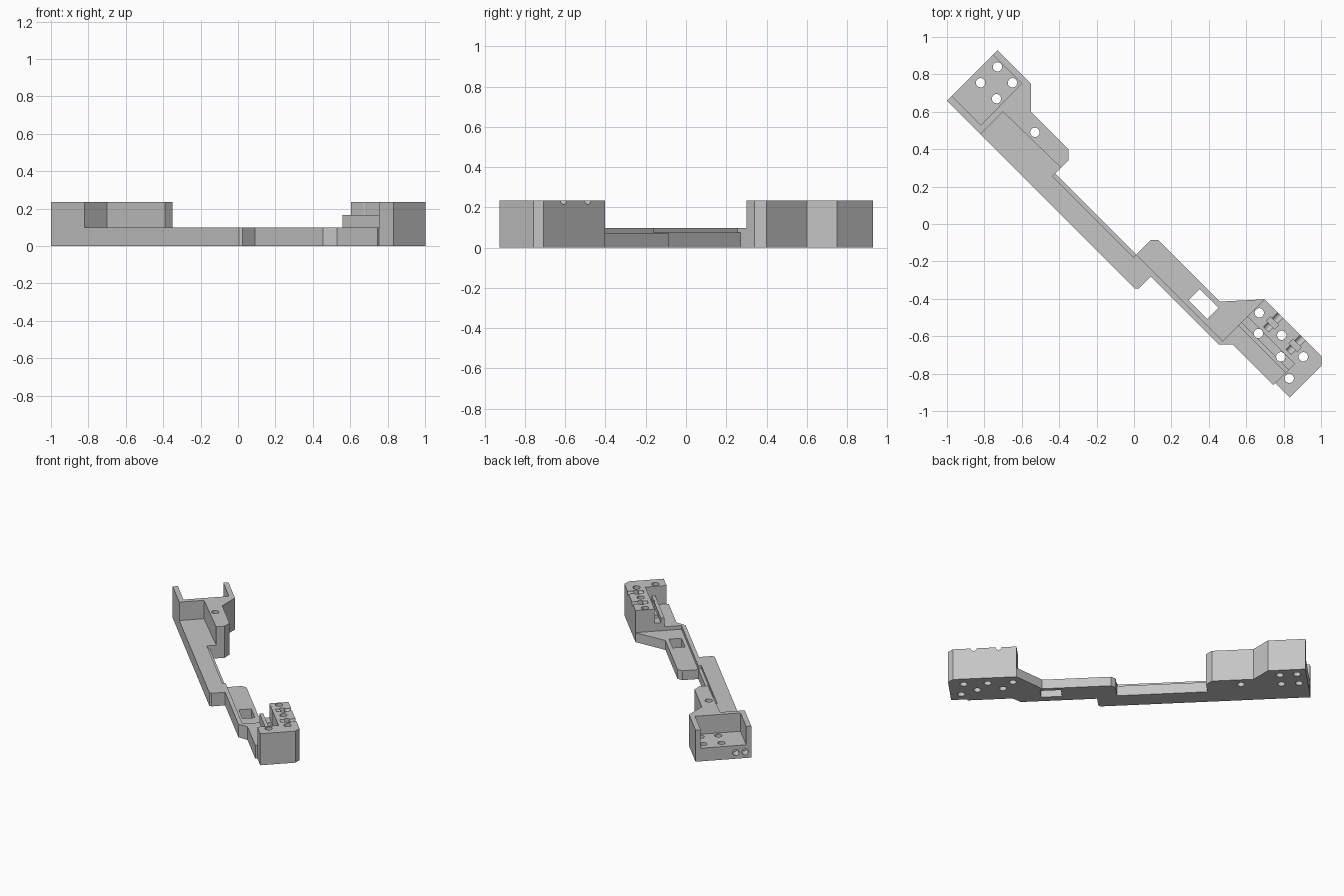
import bpy, bmesh
from mathutils import Vector, Matrix

cube = bpy.data.objects.get("Cube")
if cube:
    bpy.data.objects.remove(cube, do_unlink=True)

grey = bpy.data.materials.new("plain grey")
grey.use_nodes = True
COLOUR = (0.56, 0.56, 0.56, 1)
grey.diffuse_color = COLOUR
grey.node_tree.nodes["Principled BSDF"].inputs["Base Color"].default_value = COLOUR


def place(u, v, z=0.0):
    """u runs along the diagonal bar, v runs across it."""
    return Vector(((u + v) / 2, (v - u) / 2, z))


def add_object(name, bm):
    bmesh.ops.recalc_face_normals(bm, faces=bm.faces)
    mesh = bpy.data.meshes.new(name)
    bm.to_mesh(mesh)
    bm.free()
    mesh.materials.append(grey)
    ob = bpy.data.objects.new(name, mesh)
    bpy.context.collection.objects.link(ob)
    return ob


def prism(name, outline, z0, z1):
    bm = bmesh.new()
    face = bm.faces.new([bm.verts.new(place(u, v, z0)) for u, v in outline])
    top = bmesh.ops.extrude_face_region(bm, geom=[face])["geom"]
    verts = [e for e in top if isinstance(e, bmesh.types.BMVert)]
    bmesh.ops.translate(bm, verts=verts, vec=(0, 0, z1 - z0))
    return add_object(name, bm)


def box(name, u0, u1, v0, v1, z0, z1):
    return prism(name, [(u0, v0), (u1, v0), (u1, v1), (u0, v1)], z0, z1)


def rod(name, centre, axis, radius, length):
    bm = bmesh.new()
    turn = Vector(axis).to_track_quat('Z', 'Y').to_matrix().to_4x4()
    bmesh.ops.create_cone(bm, cap_ends=True, segments=24, radius1=radius,
                          radius2=radius, depth=length,
                          matrix=Matrix.Translation(centre) @ turn)
    return add_object(name, bm)


def cut(part, cutters):
    for c in cutters:
        m = part.modifiers.new("cut", 'BOOLEAN')
        m.operation, m.solver, m.object = 'DIFFERENCE', 'EXACT', c
    bpy.context.view_layer.update()
    graph = bpy.context.evaluated_depsgraph_get()
    mesh = bpy.data.meshes.new_from_object(part.evaluated_get(graph))
    part.modifiers.clear()
    part.data = mesh


DECK, TOP = 0.098, 0.235

# Long diagonal base with its pads and chamfered corners
base = prism("base_bar", [
    (-1.66, -.34), (-1.66, .2), (-1.3, .2), (-1.15, .05), (-.75, .05),
    (-.69, -.01), (-.69, -.15), (.175, -.15), (.175, .005), (.215, .045),
    (.875, .045), (1.1, .295), (1.71, .295), (1.76, .245), (1.76, -.095),
    (1.605, -.095), (1.605, -.115), (1.175, -.115), (1.1, -.19),
    (.37, -.19), (.37, -.32), (.35, -.34)], 0, DECK)

# Raised bracket at the back end, with a pocket open to the end
bracket = prism("pocket_bracket", [
    (-1.66, -.34), (-1.66, .2), (-1.3, .2), (-1.15, .05), (-.75, .05),
    (-.69, -.01), (-.69, -.09), (-1.3, -.1), (-1.3, -.34)], DECK, TOP)

# Raised block at the front end, with a low fin and groove beside it
block = prism("end_block", [
    (1.1, .11), (1.1, .295), (1.71, .295), (1.76, .245), (1.76, -.095),
    (1.605, -.095), (1.605, .11)], DECK, TOP)
fin = box("groove_fin", 1.1, 1.605, .015, .05, DECK, .165)
shelf = box("groove_floor", 1.1, 1.605, .05, .11, DECK, .13)

# Vertical screw holes
UP, ACROSS, ALONG = (0, 0, 1), (1, 1, 0), (1, -1, 0)


def holes(points):
    return [rod("hole_cutter", (x, y, .12), UP, .025, .5) for x, y in points]


back_holes = holes([(-.73, .84), (-.82, .755), (-.65, .755), (-.735, .67), (-.53, .49)])
front_holes = holes([(.67, -.475), (.665, -.585), (.79, -.595),
                     (.785, -.71), (.905, -.71), (.83, -.825)])

# Lowered edge, lowered pad, square window, and end bores
base_cuts = [
    box("edge_cutter", -.69, .175, -.18, -.05, .075, .3),
    box("pad_cutter", .175, 1.1, -.15, .4, .07, .3),
    box("window_cutter", .7, .9, -.115, .005, -.1, .3)]
base_cuts += [rod("bore_cutter", place(-1.66, v, .045), ALONG, .022, .12)
              for v in (-.19, -.28)]
pocket = box("pocket_cutter", -1.8, -1.35, -.29, .15, .05, .4)

# Round screw channels with nut slots in the end block
channels = []
for u in (1.27, 1.51):
    channels.append(rod("channel_cutter", place(u, .25, TOP), ACROSS, .02, .15))
    channels.append(box("nut_cutter", u - .045, u + .045, .19, .235, .18, .3))

cut(base, back_holes + front_holes + base_cuts)
cut(bracket, back_holes + [pocket])
cut(block, front_holes + channels)
cut(fin, front_holes)
cut(shelf, front_holes)

for c in back_holes + front_holes + base_cuts + channels + [pocket]:
    bpy.data.objects.remove(c, do_unlink=True)
